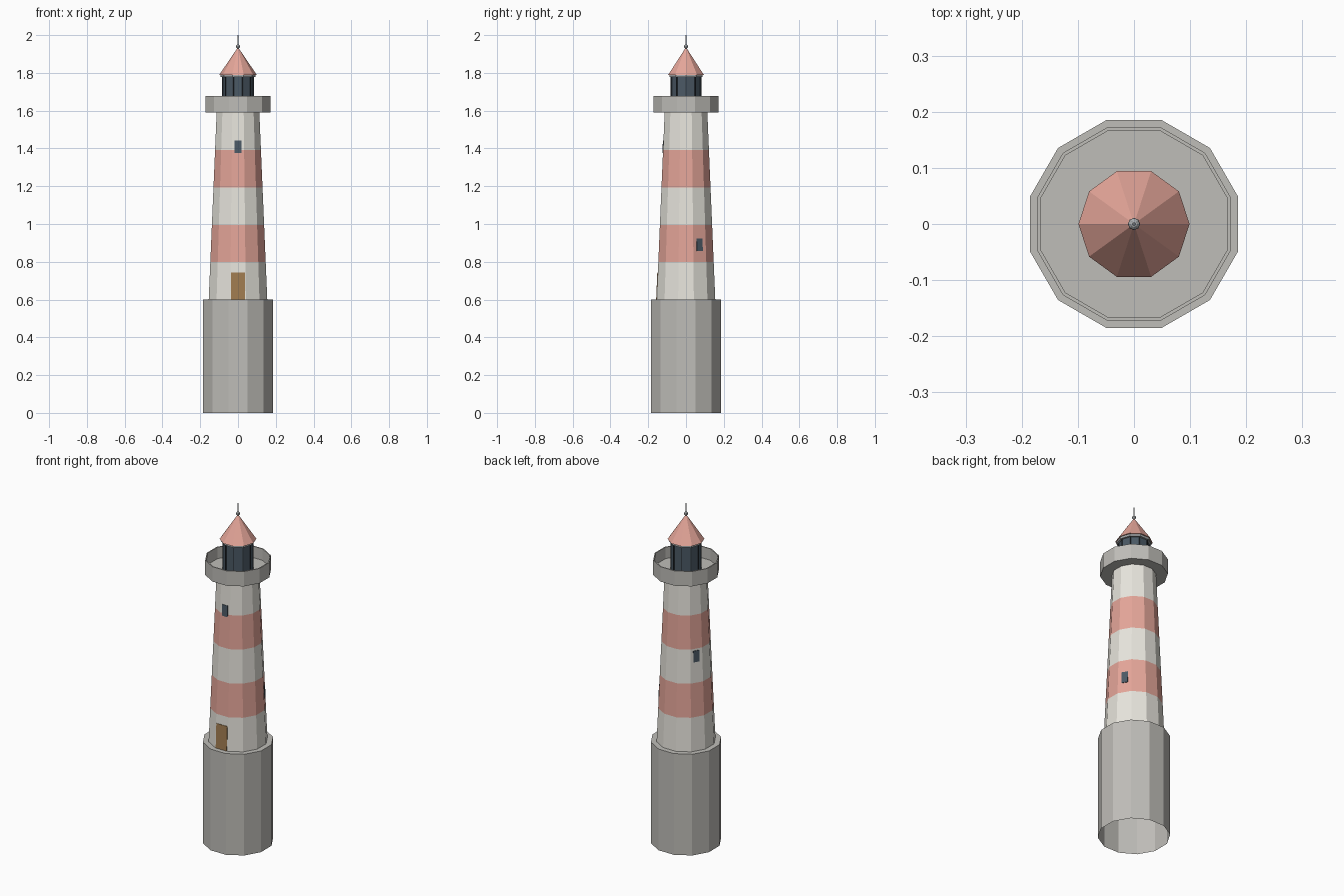
import bpy, bmesh
from math import radians, cos, sin, atan2, pi
from mathutils import Matrix, Vector

if "Cube" in bpy.data.objects:
    bpy.data.objects.remove(bpy.data.objects["Cube"])


def material(name, rgb):
    m = bpy.data.materials.new(name)
    m.diffuse_color = (*rgb, 1)
    m.use_nodes = True
    m.node_tree.nodes["Principled BSDF"].inputs["Base Color"].default_value = m.diffuse_color
    return m


WHITE = material("white_paint", (0.80, 0.78, 0.72))
RED = material("red_paint", (0.78, 0.38, 0.32))
STONE = material("stone", (0.52, 0.51, 0.48))
GLASS = material("dark_glass", (0.07, 0.10, 0.13))
FRAME = material("dark_frame", (0.03, 0.04, 0.05))
WOOD = material("door_wood", (0.35, 0.20, 0.08))
METAL = material("metal", (0.40, 0.42, 0.43))


def finish(bm, name, mats):
    me = bpy.data.meshes.new(name)
    bm.to_mesh(me)
    bm.free()
    ob = bpy.data.objects.new(name, me)
    for m in mats:
        me.materials.append(m)
    bpy.context.collection.objects.link(ob)
    return ob


def lathe(name, profile, sides, start, mats, cap_bottom=False, cap_top=False, closed=False):
    """Spin (radius, z) points into a faceted surface; materials alternate by row."""
    bm = bmesh.new()
    rings = [[bm.verts.new((r * cos(start + 2 * pi * i / sides),
                            r * sin(start + 2 * pi * i / sides), z))
              for i in range(sides)] for r, z in profile]
    pairs = list(zip(rings, rings[1:]))
    if closed:
        pairs.append((rings[-1], rings[0]))
    for row, (a, b) in enumerate(pairs):
        for i in range(sides):
            j = (i + 1) % sides
            bm.faces.new((a[i], a[j], b[j], b[i])).material_index = row % len(mats)
    if cap_bottom:
        bm.faces.new(rings[0][::-1])
    if cap_top:
        bm.faces.new(rings[-1])
    return finish(bm, name, mats)


# Twelve-sided parts are sized across the flats
A12 = radians(15)
K = 1 / cos(A12)
Z0, Z1, R0, R1 = 0.60, 1.59, 0.155, 0.113

# Foundation, open underneath
lathe("foundation", [(0.185 * K, 0), (0.185 * K, Z0)], 12, A12, [STONE], cap_top=True)

# Tapered tower with five painted bands
bands = [((R0 + (R1 - R0) * t / 5) * K, Z0 + (Z1 - Z0) * t / 5) for t in range(6)]
lathe("tower", bands, 12, A12, [WHITE, RED])

# Gallery tray with parapet
lathe("gallery", [(0.173 * K, 1.59), (0.173 * K, 1.678), (0.167 * K, 1.678), (0.167 * K, 1.61)],
      12, A12, [STONE], cap_bottom=True, cap_top=True)

# Lantern room with corner posts
lathe("lantern", [(0.081, 1.61), (0.081, 1.785)], 10, 0, [GLASS], cap_top=True)
bm = bmesh.new()
for i in range(10):
    a = 2 * pi * i / 10
    bmesh.ops.create_cube(bm, size=1, matrix=Matrix.Rotation(a, 4, 'Z')
                          @ Matrix.Translation((0.081, 0, 1.695))
                          @ Matrix.Diagonal((0.006, 0.006, 0.17, 1)))
finish(bm, "lantern_posts", [FRAME])

# Eave ring and roof
lathe("eave_ring", [(0.081, 1.778), (0.092, 1.778), (0.092, 1.797), (0.081, 1.797)],
      10, 0, [METAL], closed=True)
lathe("roof", [(0.099, 1.79), (0.004, 1.93)], 10, 0, [RED], cap_bottom=True, cap_top=True)

# Finial ball and rod
bm = bmesh.new()
bmesh.ops.create_uvsphere(bm, u_segments=8, v_segments=6, radius=0.011,
                          matrix=Matrix.Translation((0, 0, 1.94)))
finish(bm, "finial_ball", [METAL])
lathe("finial_rod", [(0.0035, 1.92), (0.0025, 2.0)], 6, 0, [METAL], cap_top=True)


# Door and windows, flush with the sloping wall
def wall_panel(name, angle, z, w, h, mat):
    r = R0 + (R1 - R0) * (z - Z0) / (Z1 - Z0)
    tilt = atan2(R0 - R1, Z1 - Z0)
    bm = bmesh.new()
    bmesh.ops.create_cube(bm, size=1, matrix=Matrix.Rotation(radians(angle), 4, 'Z')
                          @ Matrix.Translation((r, 0, z))
                          @ Matrix.Rotation(-tilt, 4, 'Y')
                          @ Matrix.Diagonal((0.006, w, h, 1)))
    finish(bm, name, [mat])


wall_panel("door", -90, 0.672, 0.072, 0.144, WOOD)
for i, (angle, z) in enumerate([(30, 0.89), (150, 1.15), (270, 1.41)]):
    wall_panel(f"window_{i + 1}", angle, z, 0.036, 0.066, GLASS)
